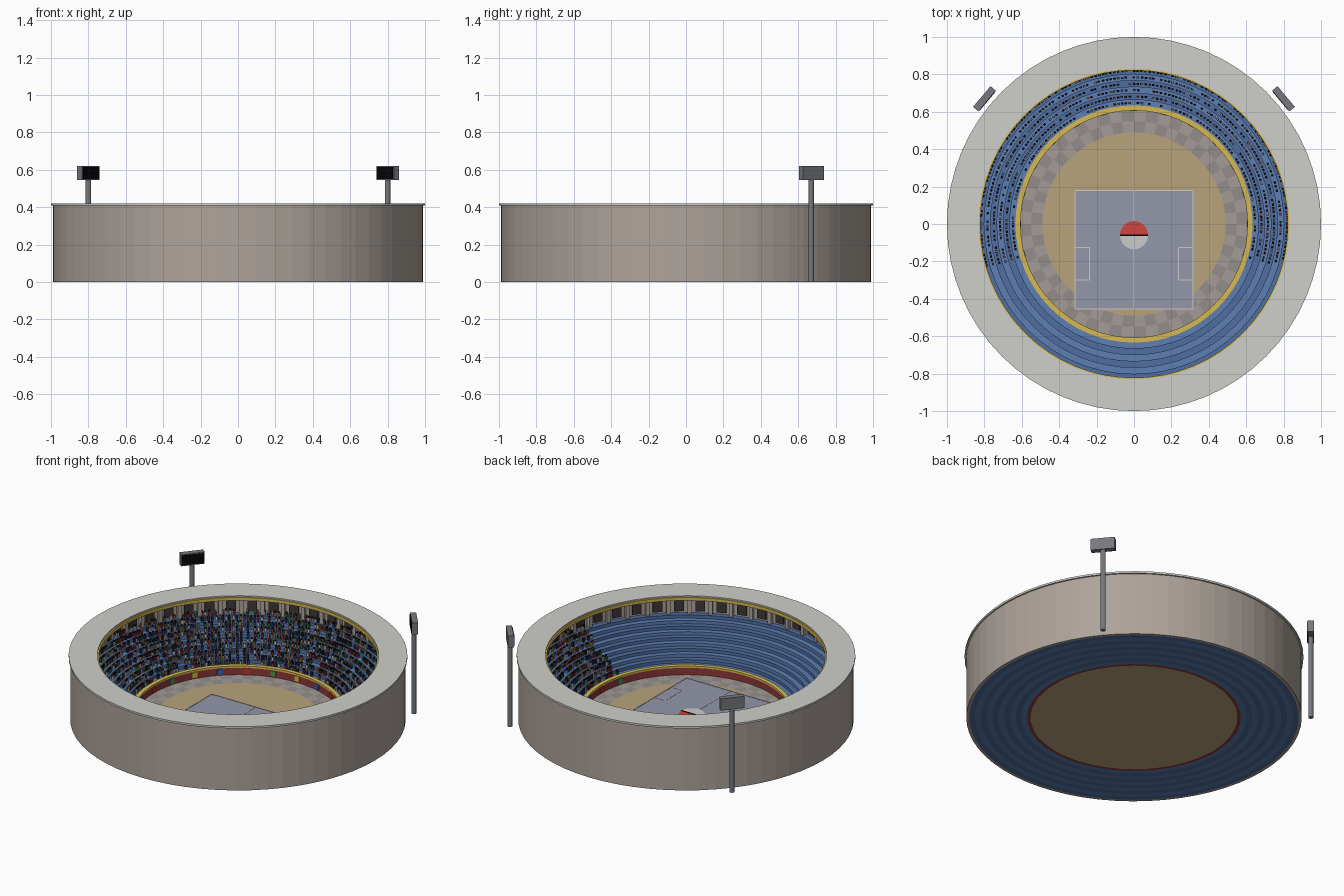
import bpy, bmesh, math, random
from mathutils import Matrix, Vector

if "Cube" in bpy.data.objects:
    bpy.data.objects.remove(bpy.data.objects["Cube"])

random.seed(4)
SEG = 64
TAU = 2 * math.pi


def mat(name, r, g, b):
    m = bpy.data.materials.new(name)
    m.diffuse_color = [(c / 255) ** 2.2 for c in (r, g, b)] + [1]
    m.use_nodes = True
    m.node_tree.nodes["Principled BSDF"].inputs["Base Color"].default_value = m.diffuse_color
    return m


BEIGE = mat("concrete", 172, 162, 154)
ROOF = mat("roof", 205, 206, 200)
RED = mat("red", 140, 58, 58)
YELLOW = mat("yellow", 214, 184, 82)
BLUES = [mat("seat_blue", 92, 126, 178), mat("seat_blue_dark", 80, 110, 160)]
SAND = mat("sand", 182, 162, 122)
TILES = [mat("tile_light", 162, 154, 150), mat("tile_dark", 146, 140, 138)]
COURT = mat("court", 146, 150, 168)
WHITE = mat("line_white", 225, 225, 228)
DARK = mat("dark", 62, 58, 56)
BLACK = mat("black", 14, 14, 16)
METAL = mat("metal", 118, 120, 124)
PALE = mat("pale", 190, 190, 190)
SPOT = mat("spot_red", 205, 70, 62)
BANNERS = [mat("flag_blue", 62, 96, 190), mat("flag_yellow", 220, 190, 60),
           mat("flag_green", 70, 150, 80), mat("flag_red", 190, 55, 50)]
SHIRTS = [mat("shirt_red", 140, 45, 45), mat("shirt_green", 50, 95, 60),
          mat("shirt_navy", 40, 55, 105), mat("shirt_dark", 40, 38, 42),
          mat("shirt_tan", 150, 120, 90), mat("shirt_white", 190, 190, 195)]
HEADS = [mat("hair_black", 25, 22, 22), mat("hair_brown", 75, 48, 35), mat("skin", 190, 145, 115)]


def finish(name, bm, mats):
    bmesh.ops.recalc_face_normals(bm, faces=bm.faces)
    me = bpy.data.meshes.new(name)
    bm.to_mesh(me)
    bm.free()
    for m in mats:
        me.materials.append(m)
    ob = bpy.data.objects.new(name, me)
    bpy.context.collection.objects.link(ob)
    return ob


def box(bm, loc, size, ang=0.0, mi=0):
    M = Matrix.Translation(loc) @ Matrix.Rotation(ang, 4, 'Z')
    v = [bm.verts.new(M @ Vector((x * size[0] / 2, y * size[1] / 2, z * size[2] / 2)))
         for x in (-1, 1) for y in (-1, 1) for z in (-1, 1)]
    for f in ((0, 1, 3, 2), (4, 6, 7, 5), (0, 4, 5, 1), (2, 3, 7, 6), (0, 2, 6, 4), (1, 5, 7, 3)):
        bm.faces.new([v[i] for i in f]).material_index = mi


def polar(r, a, z):
    return (r * math.cos(a), r * math.sin(a), z)


def ring(name, r0, r1, z0, z1, m):
    """Closed ring with a rectangular section."""
    bm = bmesh.new()
    loops = [[bm.verts.new(polar(r, TAU * i / SEG, z)) for r, z in
              ((r0, z0), (r1, z0), (r1, z1), (r0, z1))] for i in range(SEG)]
    for i in range(SEG):
        a, b = loops[i], loops[(i + 1) % SEG]
        for k in range(4):
            bm.faces.new((a[k], b[k], b[(k + 1) % 4], a[(k + 1) % 4]))
    return finish(name, bm, [m])


def disc(name, r, z0, z1, m, loc=(0, 0), a0=0.0, a1=TAU, n=SEG):
    """Flat disc, or a sector of one, with thickness."""
    bm = bmesh.new()
    cnt = n if a1 - a0 > 6.28 else n + 1
    base = bm.faces.new([bm.verts.new((loc[0] + r * math.cos(a0 + (a1 - a0) * i / n),
                                       loc[1] + r * math.sin(a0 + (a1 - a0) * i / n), z0))
                         for i in range(cnt)])
    ext = bmesh.ops.extrude_face_region(bm, geom=[base], use_keep_orig=True)
    bmesh.ops.translate(bm, vec=(0, 0, z1 - z0),
                        verts=[g for g in ext["geom"] if isinstance(g, bmesh.types.BMVert)])
    return finish(name, bm, [m])


# Shell and roof
ring("outer_wall", 0.972, 0.99, 0, 0.41, BEIGE)
ring("roof_ring", 0.83, 1.0, 0.408, 0.42, ROOF)
ring("roof_trim", 0.822, 0.834, 0.392, 0.412, YELLOW)
ring("arena_wall", 0.61, 0.63, 0, 0.056, RED)
ring("arena_rail", 0.607, 0.634, 0.054, 0.066, YELLOW)

# Seating tiers
TIERS, R0, PITCH = 10, 0.63, 0.0342


def tier_top(i):
    return 0.06 + 0.0205 * i


for i in range(TIERS):
    ring(f"seating_tier_{i + 1}", R0 + PITCH * i, R0 + PITCH * (i + 1), 0, tier_top(i), BLUES[i % 2])

# Gallery windows and pillars behind the top tier
bm = bmesh.new()
for i in range(48):
    a = TAU * i / 48
    box(bm, polar(0.968, a, 0.295), (0.012, 0.058, 0.075), a, 0)
    a += TAU / 96
    box(bm, polar(0.96, a, 0.327), (0.024, 0.022, 0.165), a, 1)
finish("gallery", bm, [DARK, BEIGE])

# Spectators on the rear part of the bowl
bm = bmesh.new()
mats = SHIRTS + HEADS
lo, hi = math.radians(-16), math.radians(196)
for t in range(TIERS):
    r, z = R0 + PITCH * (t + 0.5), tier_top(t)
    n = int((hi - lo) * r / 0.021)
    for k in range(n + 1):
        if random.random() < 0.15:
            continue
        a = lo + (hi - lo) * k / n + random.uniform(-0.004, 0.004)
        h = random.uniform(0.018, 0.023)
        box(bm, polar(r, a, z + h / 2), (0.011, 0.014, h), a, random.randrange(len(SHIRTS)))
        box(bm, polar(r, a, z + h + 0.005), (0.009, 0.009, 0.01), a,
            len(SHIRTS) + random.choice((0, 0, 1, 2)))
finish("spectators", bm, mats)

# Banners on the arena wall
bm = bmesh.new()
for i in range(15):
    a = math.radians(-15 + 15 * i)
    box(bm, polar(0.607, a, 0.034), (0.006, 0.034, 0.034), a, (i + 2) % 4)
finish("banners", bm, BANNERS)

# Floor: base, checkered walkway, sand
disc("floor_base", 0.612, 0, 0.006, SAND)
bm = bmesh.new()
N = 56
for row, (ra, rb) in enumerate(((0.485, 0.55), (0.55, 0.611))):
    for i in range(N):
        a, b = TAU * i / N, TAU * (i + 1) / N
        f = bm.faces.new([bm.verts.new(polar(r, t, 0.008)) for r, t in
                          ((ra, a), (rb, a), (rb, b), (ra, b))])
        f.material_index = (i + row) % 2
finish("checkered_walkway", bm, TILES)
disc("sand_field", 0.49, 0.004, 0.010, SAND)

# Court with lines
CX, Y0, Y1 = 0.315, -0.455, 0.18
CY, LEN, W = (Y0 + Y1) / 2, Y1 - Y0, 0.006
bm = bmesh.new()
box(bm, (0, CY, 0.009), (2 * CX, LEN, 0.008))
finish("court", bm, [COURT])
bm = bmesh.new()
Z, T = 0.0135, 0.002
for x in (-CX, 0, CX):
    box(bm, (x, CY, Z), (W, LEN, T))
for y in (Y0, Y1):
    box(bm, (0, y, Z), (2 * CX, W, T))
for s in (-1, 1):
    box(bm, (s * 0.238, -0.2125, Z), (W, 0.175, T))
    for y in (-0.30, -0.125):
        box(bm, (s * 0.2765, y, Z), (0.077, W, T))
finish("court_lines", bm, [WHITE])

# Two-tone centre spot
SPOT_AT = (0, -0.06)
disc("centre_spot_far", 0.075, 0.012, 0.016, SPOT, SPOT_AT, 0, math.pi, 24)
disc("centre_spot_near", 0.075, 0.012, 0.016, PALE, SPOT_AT, math.pi, TAU, 24)
bm = bmesh.new()
box(bm, (0, -0.06, 0.0165), (0.15, 0.009, 0.002))
finish("centre_spot_line", bm, [BLACK])

# Floodlights
for side, s in (("left", -1), ("right", 1)):
    x, y = 0.8 * s, 0.67
    disc(f"floodlight_pole_{side}", 0.015, 0, 0.56, METAL, (x, y), n=12)
    a = math.atan2(y, x)
    bm = bmesh.new()
    box(bm, (x, y, 0.583), (0.036, 0.145, 0.076), a, 0)
    d = Vector((math.cos(a), math.sin(a), 0))
    box(bm, Vector((x, y, 0.583)) - d * 0.019, (0.006, 0.132, 0.064), a, 1)
    finish(f"floodlight_head_{side}", bm, [METAL, BLACK])
